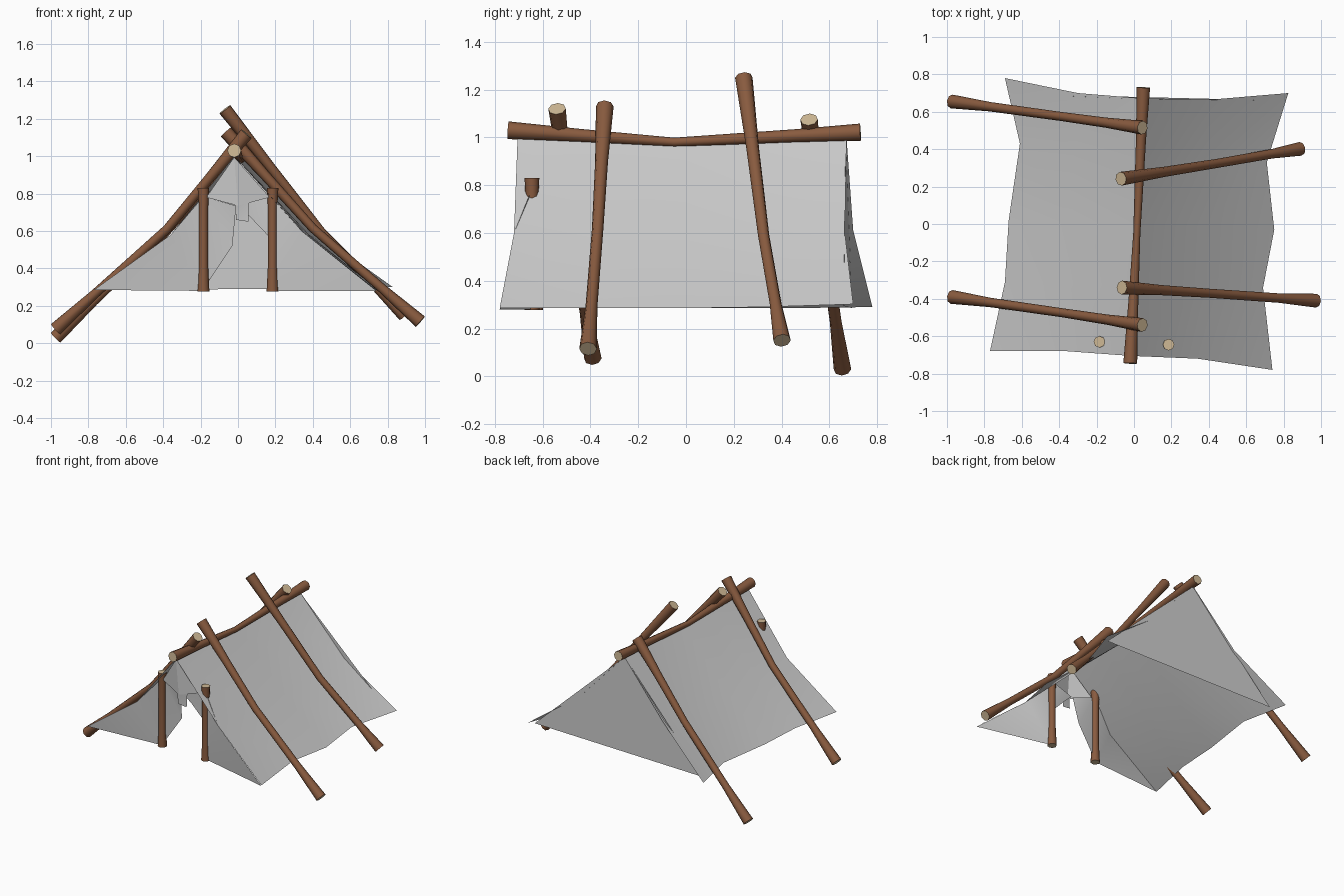
import bpy, bmesh, math
from mathutils import Vector

if "Cube" in bpy.data.objects:
    bpy.data.objects.remove(bpy.data.objects["Cube"])


def material(name, color):
    m = bpy.data.materials.new(name)
    m.diffuse_color = color
    m.use_nodes = True
    m.node_tree.nodes["Principled BSDF"].inputs["Base Color"].default_value = m.diffuse_color
    return m


BARK = material("bark", (0.25, 0.105, 0.05, 1))
CUT = material("cut_wood", (0.62, 0.48, 0.30, 1))


def finish(name, bm, angle, mats=()):
    mesh = bpy.data.meshes.new(name)
    bm.to_mesh(mesh)
    bm.free()
    ob = bpy.data.objects.new(name, mesh)
    bpy.context.collection.objects.link(ob)
    for m in mats:
        mesh.materials.append(m)
    bpy.ops.object.select_all(action='DESELECT')
    ob.select_set(True)
    bpy.context.view_layer.objects.active = ob
    bpy.ops.object.shade_smooth_by_angle(angle=math.radians(angle))
    return ob


def pole(name, points, radii, sides=8):
    """Bent branch: rings at points, cut-wood caps on both ends."""
    pts = [Vector(p) for p in points]
    bm = bmesh.new()
    rings = []
    for i, (p, r) in enumerate(zip(pts, radii)):
        d = pts[min(i + 1, len(pts) - 1)] - pts[max(i - 1, 0)]
        q = d.to_track_quat('Z', 'Y')
        rings.append([bm.verts.new(p + q @ Vector((r * math.cos(a), r * math.sin(a), 0)))
                      for a in (2 * math.pi * k / sides for k in range(sides))])
    for a, b in zip(rings, rings[1:]):
        for k in range(sides):
            n = (k + 1) % sides
            bm.faces.new((a[k], a[n], b[n], b[k]))
    for cap in (rings[0][::-1], rings[-1]):
        bm.faces.new(cap).material_index = 1
    return finish(name, bm, 50, (BARK, CUT))


def three_point_pole(name, a, b, c, radii=(.037, .027, .024, .025, .037)):
    a, b, c = Vector(a), Vector(b), Vector(c)
    pole(name, [a, a.lerp(b, .45), b, b.lerp(c, .65), c], radii)


# Ridge pole and the four leaning poles
three_point_pole("ridge_pole", (-.02, -.745, 1.03), (.015, -.05, .98), (.05, .73, 1.022),
                 (.037, .027, .019, .027, .036))
three_point_pole("front_right_pole", (-.065, -.34, 1.13), (.40, -.37, .615), (.975, -.41, .115))
three_point_pole("back_right_pole", (-.07, .242, 1.25), (.45, .325, .59), (.89, .402, .15))
three_point_pole("front_left_pole", (.045, -.54, 1.12), (-.38, -.475, .61), (-.975, -.39, .075))
three_point_pole("back_left_pole", (.045, .515, 1.075), (-.39, .575, .59), (-.975, .655, .03))

# Door posts
for side, x, y in (("left", -.185, -.63), ("right", .185, -.645)):
    pole(f"{side}_door_post", [(x, y, .277), (x, y, .42), (x, y, .72), (x, y, .83)],
         (.032, .025, .025, .031))

# Roof cloth: ridge, middle and eave rows on each side
ridge = [(-.02, -.705, 1.0), (0, -.33, .98), (.015, 0, .968), (.03, .33, .975), (.04, .672, .998)]
middles = {
    "right": [(.34, -.72, .60), (.36, -.34, .59), (.38, 0, .58), (.38, .33, .58), (.41, .665, .60)],
    "left": [(-.36, -.68, .58), (-.36, -.32, .58), (-.34, .01, .58), (-.32, .38, .58), (-.30, .70, .61)]}
eaves = {
    "right": [(.74, -.78, .285), (.69, -.34, .285), (.75, -.03, .285), (.71, .33, .29), (.825, .70, .302)],
    "left": [(-.77, -.68, .285), (-.69, -.31, .285), (-.67, .02, .285), (-.61, .43, .285), (-.69, .78, .29)]}
bm = bmesh.new()
top = [bm.verts.new(p) for p in ridge]
for side in ("right", "left"):
    rows = [top] + [[bm.verts.new(p) for p in r[side]] for r in (middles, eaves)]
    for a, b in zip(rows, rows[1:]):
        for k in range(4):
            f = (a[k], b[k], b[k + 1], a[k + 1])
            bm.faces.new(f)
bmesh.ops.recalc_face_normals(bm, faces=bm.faces)
bm.normal_update()
if sum(f.normal.z for f in bm.faces) < 0:
    bmesh.ops.reverse_faces(bm, faces=bm.faces)
finish("roof_cloth", bm, 30)


def sheet(name, polygons):
    bm = bmesh.new()
    for poly in polygons:
        bm.faces.new([bm.verts.new(p) for p in poly])
    bmesh.ops.remove_doubles(bm, verts=bm.verts, dist=.0005)
    bmesh.ops.triangulate(bm, faces=bm.faces)
    return finish(name, bm, 20)


# Closed back gable
sheet("back_panel", [[(.04, .668, .995), (-.62, .695, .285), (.79, .66, .295)]])

# Front gable: door flaps hung from the post centres, inner drapes, peak and ragged edge
lt, lb = (-.185, -.63, .785), (-.19, -.63, .28)
rt, rb = (.185, -.645, .785), (.19, -.645, .28)
sheet("left_door_flap", [[lt, (-.36, -.68, .58), (-.77, -.68, .285), lb],
                         [lt, lb, (-.03, -.62, .52), (-.01, -.66, .735)]])
sheet("right_door_flap", [[rt, rb, (.74, -.78, .28), (.34, -.72, .60)],
                          [rt, (0, -.66, .735), (.07, -.65, .67), (.175, -.645, .56)]])
sheet("peak_panel", [[(-.02, -.705, .995), (-.17, -.645, .78), (0, -.70, .735)],
                     [(-.02, -.705, .995), (0, -.70, .735), (.17, -.66, .78)]])
sheet("ragged_edge", [[(-.015, -.698, .738), (-.01, -.69, .66), (.055, -.685, .65), (.06, -.685, .75)]])
